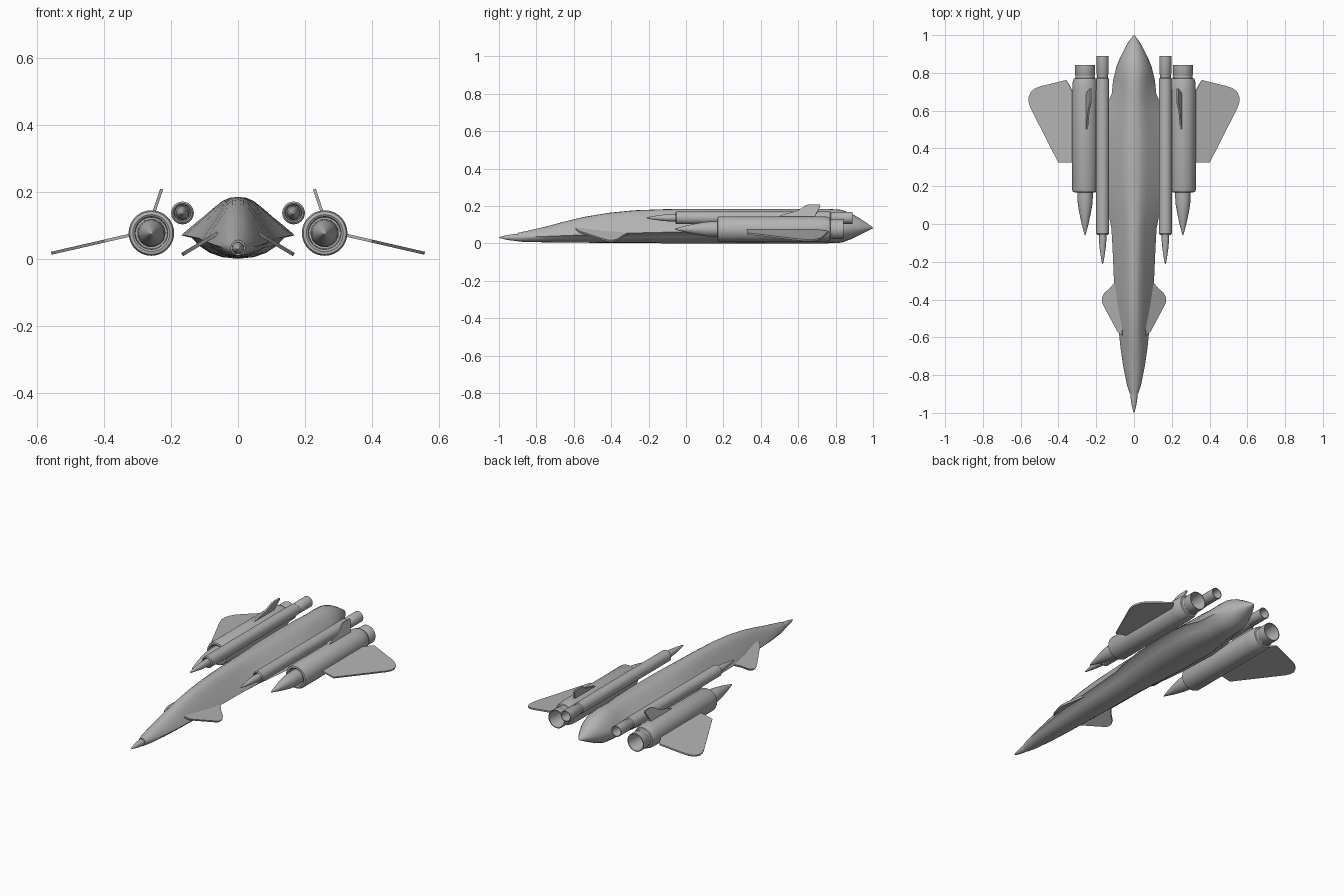
import bpy, bmesh, math
from mathutils import Vector

grey = bpy.data.materials.new("light grey")
grey.diffuse_color = (0.45, 0.45, 0.45, 1)


def finish(name, bm, angle=35):
    bmesh.ops.recalc_face_normals(bm, faces=bm.faces)
    me = bpy.data.meshes.new(name)
    bm.to_mesh(me)
    bm.free()
    ob = bpy.data.objects.new(name, me)
    bpy.context.collection.objects.link(ob)
    me.materials.append(grey)
    bpy.ops.object.select_all(action='DESELECT')
    bpy.context.view_layer.objects.active = ob
    ob.select_set(True)
    bpy.ops.object.shade_smooth_by_angle(angle=math.radians(angle))
    return ob


def bridge(bm, rings):
    for a, b in zip(rings, rings[1:]):
        n = len(a)
        for i in range(n):
            bm.faces.new((a[i], a[(i + 1) % n], b[(i + 1) % n], b[i]))


def lathe(name, x, z, profile, seg=40):
    """Turn (y, radius) points around an axis parallel to y."""
    bm = bmesh.new()
    rings = [[bm.verts.new((x + r * math.cos(2 * math.pi * i / seg), y,
                            z + r * math.sin(2 * math.pi * i / seg)))
              for i in range(seg)] for y, r in profile]
    bridge(bm, rings)
    bm.faces.new(rings[0])
    bm.faces.new(rings[-1])
    bmesh.ops.remove_doubles(bm, verts=bm.verts, dist=0.00005)
    return finish(name, bm)


def plate(name, pts, thick):
    """Flat panel through 3D points, thickened evenly on both sides."""
    pts = [Vector(p) for p in pts]
    n = (pts[1] - pts[0]).cross(pts[-1] - pts[0]).normalized() * thick / 2
    bm = bmesh.new()
    a = [bm.verts.new(p + n) for p in pts]
    b = [bm.verts.new(p - n) for p in pts]
    bridge(bm, [a, b])
    bm.faces.new(a)
    bm.faces.new(b)
    return finish(name, bm, 30)


# Fuselage: lofted sections (y, half width, top, chine, bottom, roundness)
stations = [
    (-0.90, 0.022, 0.056, 0.032, 0.010, 1.0),
    (-0.85, 0.038, 0.067, 0.034, 0.008, 0.9),
    (-0.75, 0.058, 0.090, 0.038, 0.006, 0.6),
    (-0.65, 0.072, 0.117, 0.042, 0.005, 0.4),
    (-0.55, 0.082, 0.141, 0.046, 0.004, 0.3),
    (-0.42, 0.096, 0.163, 0.052, 0.003, 0.2),
    (-0.28, 0.107, 0.177, 0.056, 0.002, 0.1),
    (-0.12, 0.114, 0.183, 0.060, 0.001, 0.1),
    (-0.02, 0.120, 0.185, 0.062, 0.0, 0.1),
    (0.08, 0.140, 0.185, 0.066, 0.0, 0.0),
    (0.22, 0.160, 0.185, 0.070, 0.0, 0.0),
    (0.45, 0.170, 0.185, 0.070, 0.0, 0.0),
    (0.60, 0.155, 0.185, 0.070, 0.0, 0.0),
    (0.69, 0.118, 0.185, 0.070, 0.0, 0.2),
    (0.76, 0.111, 0.185, 0.072, 0.001, 0.4),
    (0.83, 0.094, 0.180, 0.076, 0.004, 0.7),
    (0.88, 0.074, 0.162, 0.079, 0.022, 0.9),
    (0.93, 0.049, 0.134, 0.081, 0.046, 1.0),
    (0.97, 0.026, 0.107, 0.083, 0.066, 1.0),
    (0.995, 0.006, 0.089, 0.083, 0.079, 1.0),
    (1.00, 0.001, 0.084, 0.083, 0.082, 1.0),
]
upper = [(0, 1), (0.14, 0.98), (0.28, 0.89), (0.44, 0.70), (0.62, 0.47), (0.82, 0.23)]
lower = [(1, 0), (0.82, -0.10), (0.68, -0.45), (0.50, -0.74), (0.28, -0.93), (0, -1)]
half = upper + lower
bm = bmesh.new()
rings = []
for y, w, top, mid, bot, rnd in stations:
    side = []
    for k, (u, v) in enumerate(half):
        t = math.pi / 2 * (k / 6 if k < 6 else 1 + (k - 6) / 5)
        u += (math.sin(t) - u) * rnd
        v += (math.cos(t) - v) * rnd
        side.append((u * w, mid + v * ((top - mid) if v > 0 else (mid - bot))))
    loop = side + [(-x, z) for x, z in side[-2:0:-1]]
    rings.append([bm.verts.new((x, y, z)) for x, z in loop])
bridge(bm, rings)
bm.faces.new(rings[0])
bm.faces.new(rings[-1])
finish("fuselage", bm, 40)

# Nose probe
lathe("nose_probe", 0, 0.032, [(-1.0, 0.0), (-0.99, 0.005), (-0.96, 0.012),
                               (-0.93, 0.017), (-0.89, 0.019)], 24)

for s, side in ((-1, "left"), (1, "right")):
    # Large engine: lip, hollow nozzle and spike
    ex, ez = s * 0.259, 0.077
    lathe(side + "_engine", ex, ez, [
        (0.215, 0.0), (0.215, 0.047), (0.172, 0.049), (0.168, 0.055), (0.17, 0.064),
        (0.18, 0.068), (0.71, 0.068), (0.75, 0.066), (0.77, 0.060), (0.772, 0.052),
        (0.785, 0.050), (0.79, 0.053), (0.842, 0.053), (0.842, 0.048),
        (0.75, 0.036), (0.75, 0.0)])
    lathe(side + "_engine_spike", ex, ez, [
        (-0.062, 0.0), (-0.05, 0.005), (0.0, 0.018), (0.05, 0.029), (0.10, 0.038),
        (0.14, 0.041), (0.22, 0.042)])
    # Slim upper booster
    bx, bz = s * 0.166, 0.137
    lathe(side + "_booster", bx, bz, [
        (-0.03, 0.0), (-0.03, 0.023), (-0.054, 0.025), (-0.057, 0.029), (-0.05, 0.034),
        (0.70, 0.034), (0.77, 0.033), (0.775, 0.029), (0.79, 0.029), (0.795, 0.032),
        (0.89, 0.032), (0.89, 0.028), (0.80, 0.020), (0.80, 0.0)], 32)
    lathe(side + "_booster_spike", bx, bz, [
        (-0.213, 0.0), (-0.205, 0.004), (-0.17, 0.010), (-0.12, 0.017),
        (-0.08, 0.020), (-0.02, 0.021)], 24)
    # Drooping outer wing
    wing = [(0.31, 0.325), (0.40, 0.325), (0.545, 0.61), (0.556, 0.64), (0.558, 0.67),
            (0.545, 0.70), (0.52, 0.72), (0.49, 0.73), (0.36, 0.762), (0.345, 0.74),
            (0.325, 0.70), (0.31, 0.70)]
    plate(side + "_wing", [(s * x, y, 0.069 - (x - 0.33) * 0.23) for x, y in wing], 0.009)
    # Canted fin on top of the engine
    fin = [(0.49, 0.135), (0.505, 0.149), (0.60, 0.175), (0.64, 0.203), (0.66, 0.208),
           (0.715, 0.208), (0.718, 0.20), (0.69, 0.145), (0.685, 0.135)]
    plate(side + "_fin", [(s * (0.248 - (z - 0.149) * 0.33), y, z) for y, z in fin], 0.009)
    # Small drooping canard near the nose
    canard = [(0.06, -0.30), (0.10, -0.31), (0.125, -0.34), (0.155, -0.365), (0.167, -0.39),
              (0.166, -0.415), (0.155, -0.44), (0.085, -0.57), (0.06, -0.59)]
    plate(side + "_canard", [(s * x, y, 0.066 - (x - 0.078) * 0.6) for x, y in canard], 0.011)
